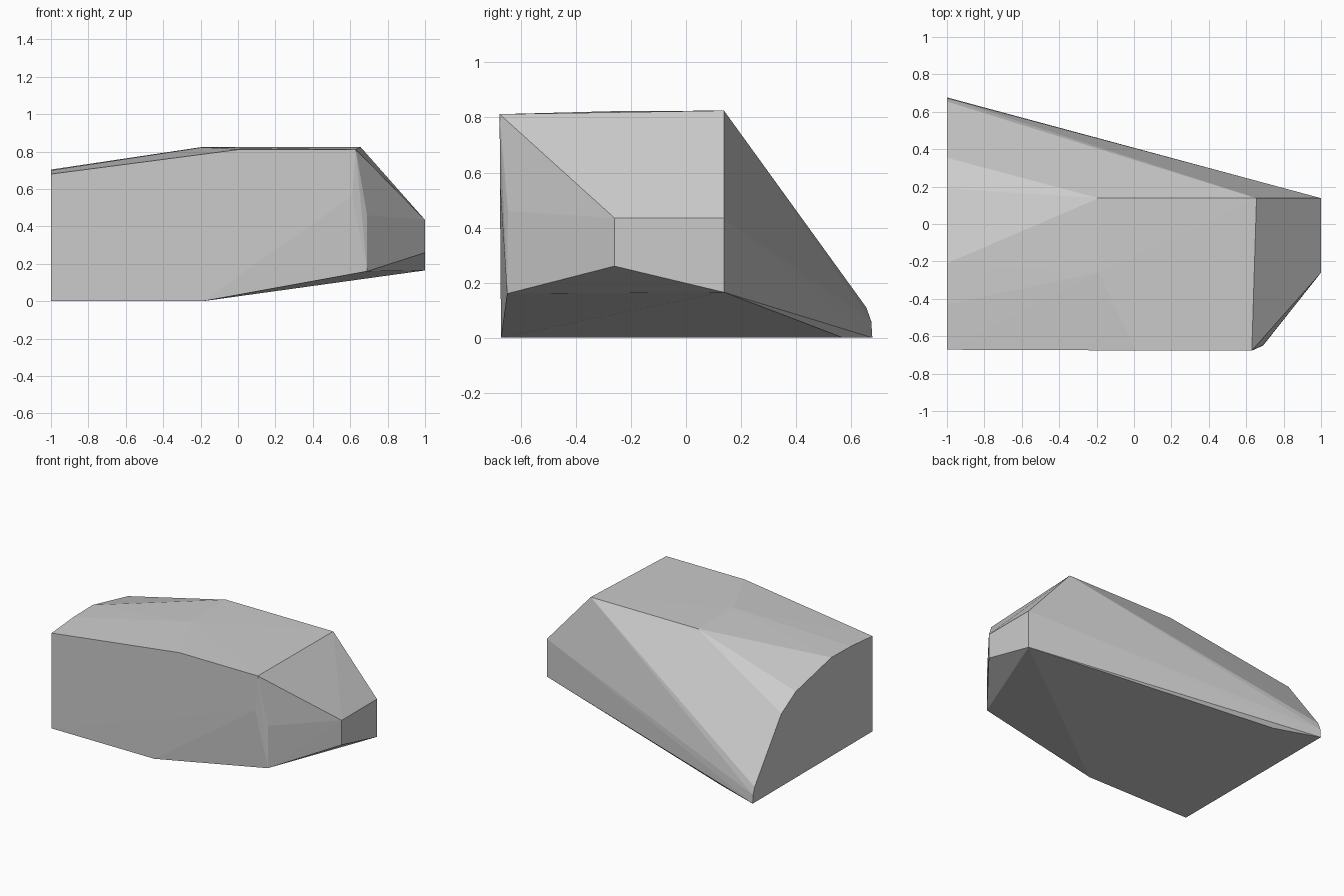
import bpy
import bmesh

default_cube = bpy.data.objects.get("Cube")
if default_cube:
    bpy.data.objects.remove(default_cube, do_unlink=True)


def make_material(name, colour):
    material = bpy.data.materials.new(name)
    material.use_nodes = True
    material.diffuse_color = colour
    shader = next(n for n in material.node_tree.nodes if n.type == "BSDF_PRINCIPLED")
    shader.inputs["Base Color"].default_value = colour
    return material


def make_faceted_body(name, points, material):
    """Wrap a flat-shaded convex skin around the corner points."""
    bm = bmesh.new()
    for point in points:
        bm.verts.new(point)
    result = bmesh.ops.convex_hull(bm, input=bm.verts[:])
    unused = set(result["geom_interior"]) | set(result["geom_unused"])
    loose = [v for v in unused if isinstance(v, bmesh.types.BMVert) and v.is_valid]
    bmesh.ops.delete(bm, geom=loose, context="VERTS")
    bmesh.ops.recalc_face_normals(bm, faces=bm.faces[:])
    mesh = bpy.data.meshes.new(name)
    bm.to_mesh(mesh)
    bm.free()
    mesh.materials.append(material)
    body = bpy.data.objects.new(name, mesh)
    bpy.context.collection.objects.link(body)
    return body


# Important widths and heights shared by several corners
front_y, back_y, ridge_y = -0.672, 0.677, 0.138
shoulder_y = -0.26
roof_z, nose_z = 0.825, 0.435

# Arched profile of the flat end, from the front edge to the back edge
end_profile = [
    (front_y, 0), (front_y, 0.68), (-0.43, 0.7), (-0.21, 0.704),
    (0.19, 0.614), (0.354, 0.517), (0.655, 0.11), (0.673, 0.06), (back_y, 0),
]
end_cap = [(-1, y, z) for y, z in end_profile]

# Level roof with its back ridge and front shoulder
roof = [
    (-0.19, ridge_y, roof_z), (0.655, ridge_y, roof_z),
    (-0.19, shoulder_y, roof_z - 0.002),
    (0.01, -0.676, 0.812), (0.63, -0.677, 0.812),
]

# Small upright nose plate
nose = [
    (1, ridge_y, nose_z), (1, ridge_y, 0.165),
    (1, shoulder_y, nose_z), (1, shoulder_y, 0.26),
]

# Front corner and the fold line of the underside
front_corner = [(0.69, -0.65, 0.16), (0.69, -0.647, 0.46), (0.61, -0.676, 0.56)]
underside = [(-0.19, front_y, 0), (-0.69, 0.57, 0)]

grey = make_material("light grey", (0.6, 0.6, 0.6, 1))
make_faceted_body("faceted_body", end_cap + roof + nose + front_corner + underside, grey)
